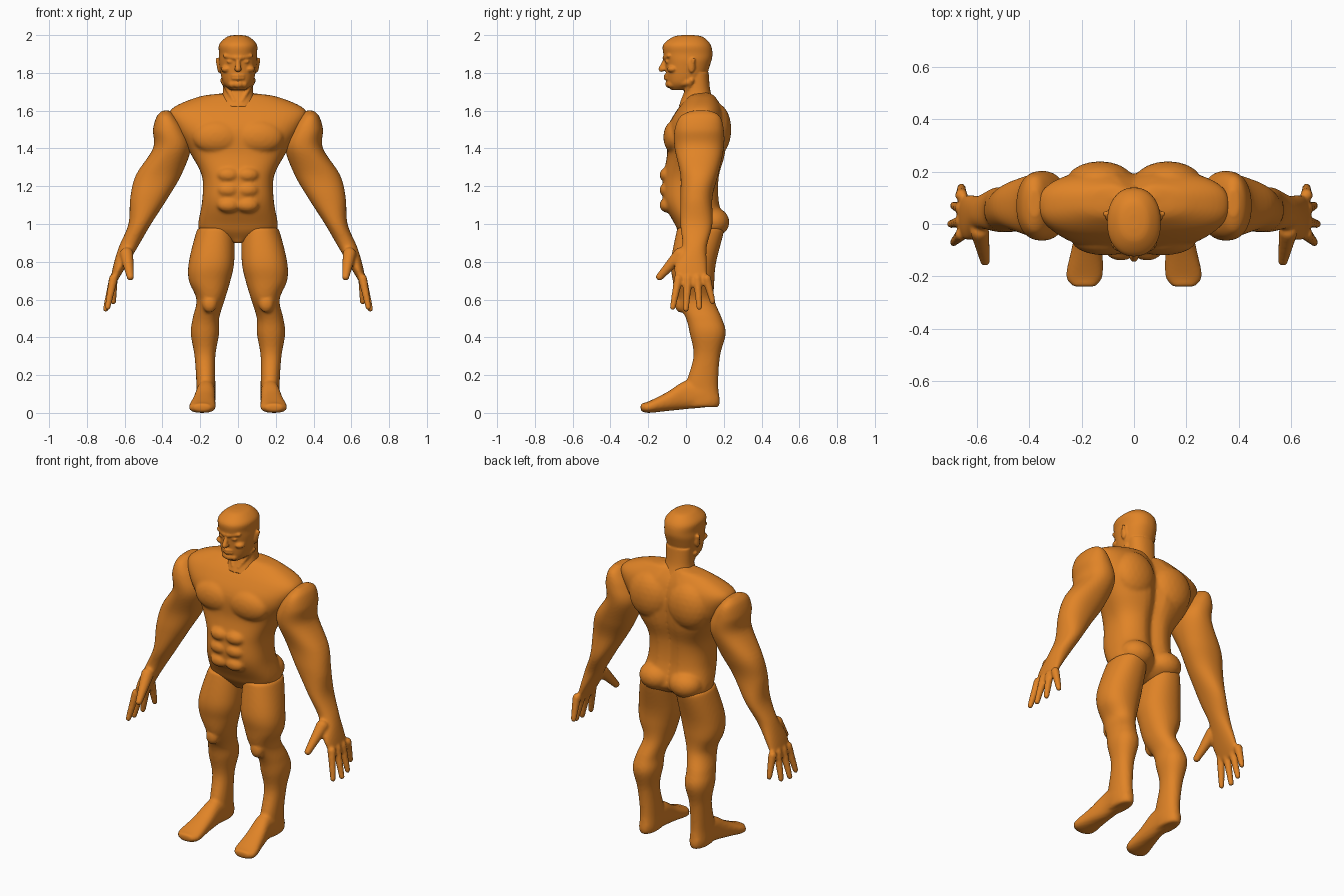
import bpy, bmesh, math
from mathutils import Vector, Matrix

cube = bpy.data.objects.get("Cube")
if cube:
    bpy.data.objects.remove(cube)

skin = bpy.data.materials.new("orange_skin")
skin.use_nodes = True
skin.diffuse_color = (.75, .23, .02, 1)
skin.node_tree.nodes["Principled BSDF"].inputs["Base Color"].default_value = skin.diffuse_color


def spline(rows, steps=6):
    """Smooth interpolation that passes through every row."""
    rows = [Vector(row) for row in rows]
    padded = [rows[0], *rows, rows[-1]]
    smooth = []
    for before, start, end, after in zip(padded, padded[1:], padded[2:], padded[3:]):
        leave, arrive = (end - before) / 2, (after - start) / 2
        for step in range(steps):
            t = step / steps
            ease = t * t * (3 - 2 * t)
            smooth.append(start.lerp(end, ease) + leave * t * (1 - t) ** 2 - arrive * t * t * (1 - t))
    return smooth + [rows[-1]]


def soft_power(value, power):
    return math.copysign(abs(value) ** (2 / power), value)


def loft(bm, rows, power=2.2, along_y=False, groove=0, sides=48):
    """Rounded sections; a row is the station, then low and high on both cross axes."""
    rings = []
    for station, left, right, low, high in spline(rows):
        ring = []
        for index in range(sides):
            angle = math.tau * index / sides
            across = (left + right + soft_power(math.cos(angle), power) * (right - left)) / 2
            other = (low + high + soft_power(math.sin(angle), power) * (high - low)) / 2
            if math.sin(angle) > 0:
                other -= groove * math.exp(-(across / .04) ** 2)
            place = (across, station, other) if along_y else (across, other, station)
            ring.append(bm.verts.new(place))
        rings.append(ring)
    for lower, upper in zip(rings, rings[1:]):
        for index in range(sides):
            bm.faces.new((lower[index - 1], lower[index], upper[index], upper[index - 1]))
    bm.faces.new(rings[0])
    bm.faces.new(rings[-1])


def loft_centred(bm, rows, **options):
    """Loft on the middle line; a row is height, half width, front and back."""
    loft(bm, [(height, -width, width, front, back) for height, width, front, back in rows], **options)


def blob(bm, centre, radii, both=False):
    for side in ((1, -1) if both else (1,)):
        place = Matrix.Translation((centre[0] * side, centre[1], centre[2]))
        bmesh.ops.create_icosphere(bm, subdivisions=3, radius=1, matrix=place @ Matrix.Diagonal((*radii, 1)))


def limb(bm, start, end, thick, thin, both=False, count=12):
    """Tapered rounded rod made of a run of balls."""
    for index in range(count):
        t = index / (count - 1)
        radius = thick + (thin - thick) * t
        blob(bm, Vector(start).lerp(Vector(end), t), (radius, radius, radius), both)


def finish(bm, name, voxel, relax, mirror=False):
    """Fuse the volumes of one part into a single smooth skin."""
    bmesh.ops.recalc_face_normals(bm, faces=bm.faces)
    mesh = bpy.data.meshes.new(name)
    bm.to_mesh(mesh)
    bm.free()
    mesh.materials.append(skin)
    mesh.shade_smooth()
    part = bpy.data.objects.new(name, mesh)
    bpy.context.collection.objects.link(part)
    fuse = part.modifiers.new("fuse", "REMESH")
    fuse.mode = "VOXEL"
    fuse.voxel_size = voxel
    fuse.use_smooth_shade = True
    soften = part.modifiers.new("soften", "SMOOTH")
    soften.factor = .5
    soften.iterations = relax
    if mirror:
        mirrored = part.modifiers.new("other_side", "MIRROR")
        mirrored.use_mirror_merge = False


# Torso, with a groove down the spine
bm = bmesh.new()
loft_centred(bm, [(1.69, .1, .04, .14), (1.67, .22, .01, .16), (1.6, .36, -.05, .2),
                  (1.5, .33, -.1, .22), (1.37, .25, -.1, .21), (1.25, .19, -.12, .18),
                  (1.12, .19, -.12, .18), (1, .21, -.06, .21), (.96, .19, -.04, .2),
                  (.92, .08, -.01, .15), (.9, .03, 0, .1)], power=2.6, groove=.03)
chest, shoulder_blade, buttock = (.11, -.06, 1.46), (.13, .16, 1.5), (.1, .14, 1.01)
blob(bm, chest, (.13, .06, .09), both=True)
blob(bm, shoulder_blade, (.13, .08, .14), both=True)
blob(bm, buttock, (.1, .09, .08), both=True)
limb(bm, start=(.05, .1, 1.67), end=(.2, .1, 1.64), thick=.03, thin=.03, both=True)
for height in (1.26, 1.18, 1.1):
    stomach_muscle = (.05, -.1, height)
    blob(bm, stomach_muscle, (.06, .04, .04), both=True)
finish(bm, "torso", voxel=.009, relax=5)

# Head and neck
bm = bmesh.new()
loft_centred(bm, [(1.71, .04, -.08, .02), (1.75, .08, -.1, .09), (1.85, .1, -.11, .13),
                  (1.9, .1, -.12, .14), (1.95, .1, -.12, .13), (1.99, .06, -.07, .09),
                  (2, .02, -.02, .04)])
loft_centred(bm, [(1.62, .1, -.04, .16), (1.7, .08, -.01, .13), (1.8, .08, 0, .12)])
# Neck cords and jaw
limb(bm, start=(.08, .03, 1.76), end=(.02, -.02, 1.65), thick=.015, thin=.01, both=True)
limb(bm, start=(.07, .01, 1.75), end=(.03, -.08, 1.74), thick=.02, thin=.02, both=True)
# Brows, nose, eyes and cheeks
limb(bm, start=(.01, -.11, 1.88), end=(.07, -.09, 1.89), thick=.015, thin=.01, both=True)
limb(bm, start=(0, -.11, 1.87), end=(0, -.13, 1.82), thick=.01, thin=.016)
nostril, eye, cheek, chin, ear = ((.01, -.12, 1.82), (.04, -.1, 1.86), (.06, -.07, 1.82),
                                  (0, -.09, 1.74), (.1, .03, 1.84))
blob(bm, nostril, (.01, .01, .01), both=True)
blob(bm, eye, (.02, .01, .01), both=True)
blob(bm, cheek, (.03, .03, .02), both=True)
blob(bm, chin, (.03, .02, .02))
for height in (1.77, 1.786):
    lip_middle, lip_corner = (0, -.11, height), (.03, -.1, height)
    limb(bm, lip_middle, lip_corner, thick=.008, thin=.005, both=True)
# Ears with a raised rim
blob(bm, ear, (.01, .02, .04), both=True)
limb(bm, start=(.11, .04, 1.87), end=(.1, .03, 1.81), thick=.01, thin=.008, both=True)
finish(bm, "head", voxel=.0055, relax=3)

# Arms
bm = bmesh.new()
loft(bm, [(1.6, .36, .4, .03, .13), (1.57, .33, .43, -.03, .18), (1.5, .28, .45, -.06, .2),
          (1.4, .25, .45, -.06, .2), (1.26, .3, .54, -.03, .17), (1.14, .37, .57, -.03, .14),
          (1, .46, .58, -.03, .14), (.88, .53, .63, -.02, .11), (.78, .59, .66, -.06, .11),
          (.68, .65, .68, -.05, .11)])
# Fingers fan out from the palm, the second one longest
for finger in range(4):
    bend = .01 * (finger - 1) ** 2
    knuckle = (.66, .05 * finger - .04, .71)
    fingertip = (.7 - bend, .07 * finger - .07, .55 + bend)
    limb(bm, knuckle, fingertip, thick=.024, thin=.016)
# Thumb
limb(bm, start=(.59, -.03, .84), end=(.57, -.14, .72), thick=.036, thin=.02)
finish(bm, "arms", voxel=.0075, relax=4, mirror=True)

# Legs
bm = bmesh.new()
loft(bm, [(.98, .04, .2, -.04, .19), (.96, .02, .22, -.05, .2), (.8, .02, .26, -.08, .16),
          (.7, .04, .26, -.07, .15), (.6, .07, .22, -.05, .15), (.5, .1, .24, 0, .19),
          (.42, .1, .25, .02, .21), (.3, .12, .23, .04, .18), (.15, .12, .22, 0, .17),
          (.06, .12, .22, 0, .18), (.03, .13, .21, 0, .17)])
kneecap = (.15, -.03, .58)
blob(bm, kneecap, (.04, .03, .05))
# Feet, from heel to toe
loft(bm, [(.17, .14, .2, .05, .1), (.1, .12, .22, .03, .16), (0, .12, .22, .02, .17),
          (-.1, .12, .24, .01, .11), (-.2, .12, .26, 0, .06), (-.24, .15, .23, .01, .05)],
     power=2.4, along_y=True)
finish(bm, "legs", voxel=.009, relax=4, mirror=True)
